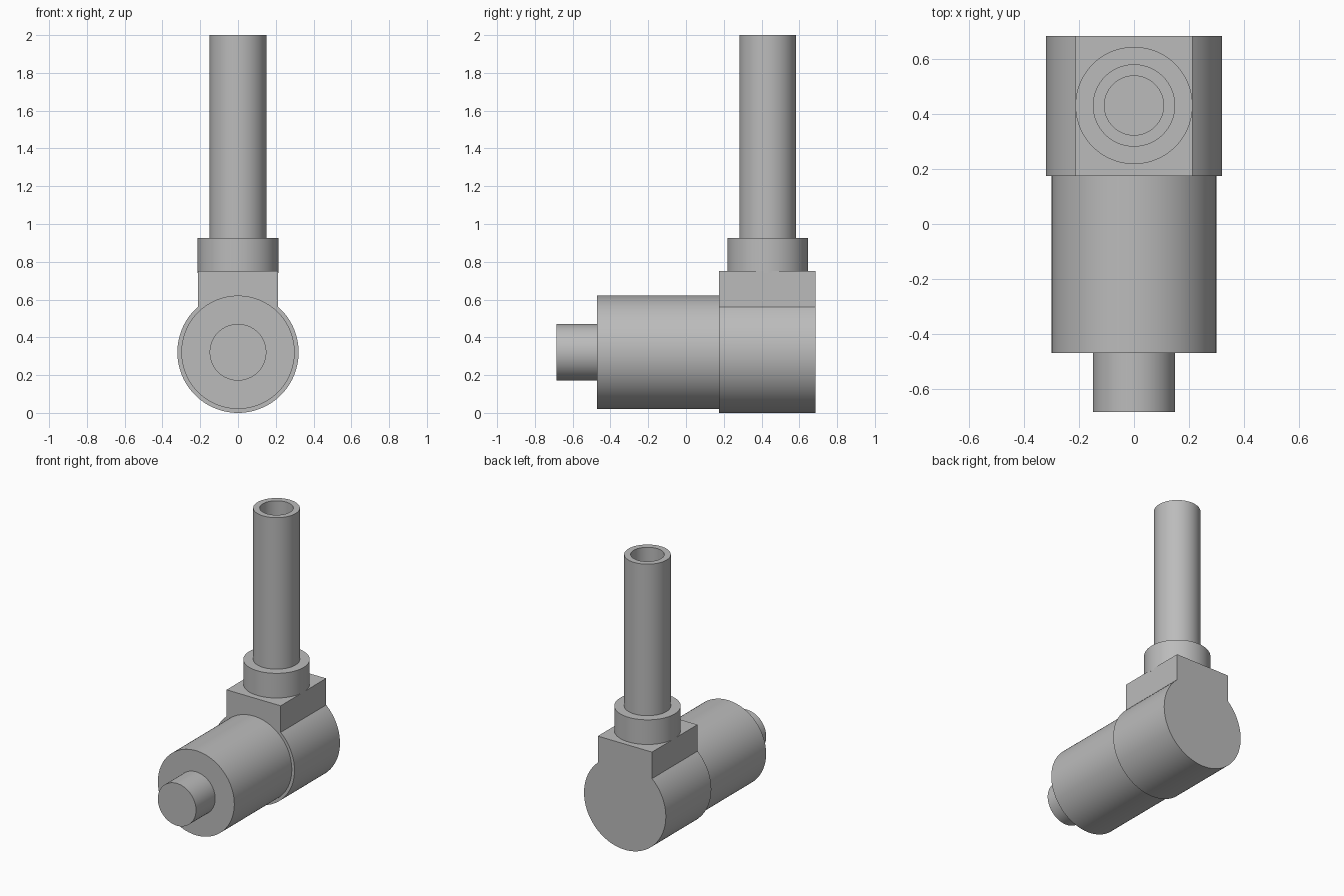
import bpy, bmesh, math
from mathutils import Matrix

cube = bpy.data.objects.get("Cube")
if cube:
    bpy.data.objects.remove(cube, do_unlink=True)

SEGMENTS = 96
AXIS_Z = 0.321      # height of the horizontal axis, also the body radius
PIPE_Y = 0.432      # position of the vertical axis

grey = bpy.data.materials.new("plain grey")
grey.use_nodes = True
colour = (0.5, 0.5, 0.5, 1)
grey.diffuse_color = colour
grey.node_tree.nodes["Principled BSDF"].inputs["Base Color"].default_value = colour


def finish(name, bm):
    """Turn a bmesh into a smooth-shaded object with sharp edges."""
    bmesh.ops.recalc_face_normals(bm, faces=bm.faces)
    mesh = bpy.data.meshes.new(name)
    bm.to_mesh(mesh)
    bm.free()
    mesh.materials.append(grey)
    obj = bpy.data.objects.new(name, mesh)
    bpy.context.collection.objects.link(obj)
    bpy.ops.object.select_all(action="DESELECT")
    obj.select_set(True)
    bpy.context.view_layer.objects.active = obj
    bpy.ops.object.shade_smooth_by_angle(angle=math.radians(30))
    return obj


def lathe(name, profile, placement):
    """Revolve (radius, height) points around z, then place the result."""
    bm = bmesh.new()
    verts = [bm.verts.new((r, 0, h)) for r, h in profile]
    edges = [bm.edges.new(pair) for pair in zip(verts, verts[1:])]
    bmesh.ops.spin(bm, geom=verts + edges, axis=(0, 0, 1), cent=(0, 0, 0),
                   angle=math.tau, steps=SEGMENTS, use_duplicate=False)
    bmesh.ops.remove_doubles(bm, verts=bm.verts, dist=1e-5)
    bmesh.ops.transform(bm, matrix=placement, verts=bm.verts)
    return finish(name, bm)


def keyhole_body(name, radius, half_width, top, front, back):
    """Round body with a square neck on top, extruded from front to back."""
    start = math.acos(half_width / radius)
    sweep = math.pi + 2 * start
    outline = [(half_width, top)]
    for i in range(SEGMENTS + 1):
        a = start - sweep * i / SEGMENTS
        outline.append((radius * math.cos(a), AXIS_Z + radius * math.sin(a)))
    outline.append((-half_width, top))
    bm = bmesh.new()
    face = bm.faces.new([bm.verts.new((x, front, z)) for x, z in outline])
    result = bmesh.ops.extrude_face_region(bm, geom=[face], use_keep_orig=True)
    moved = [v for v in result["geom"] if isinstance(v, bmesh.types.BMVert)]
    bmesh.ops.translate(bm, verts=moved, vec=(0, back - front, 0))
    return finish(name, bm)


# Rear body with its flat-topped neck
keyhole_body("elbow_body", AXIS_Z, 0.2125, 0.75, 0.175, 0.685)

# Front barrel and stub, turned about the horizontal axis
horizontal = Matrix.Translation((0, 0, AXIS_Z)) @ Matrix.Rotation(math.pi / 2, 4, "X")
lathe("front_barrel", [(0, -0.19), (0.3, -0.19), (0.3, 0.47), (0, 0.47)], horizontal)
lathe("front_stub", [(0, 0.46), (0.15, 0.46), (0.15, 0.685), (0, 0.685)], horizontal)

# Collar and hollow pipe, turned about the vertical axis
vertical = Matrix.Translation((0, PIPE_Y, 0))
lathe("pipe_collar", [(0, 0.74), (0.2135, 0.74), (0.2135, 0.925), (0, 0.925)], vertical)
lathe("upright_pipe", [(0, 0.91), (0.15, 0.91), (0.15, 2), (0.108, 2),
                       (0.108, 0.93), (0, 0.93)], vertical)
